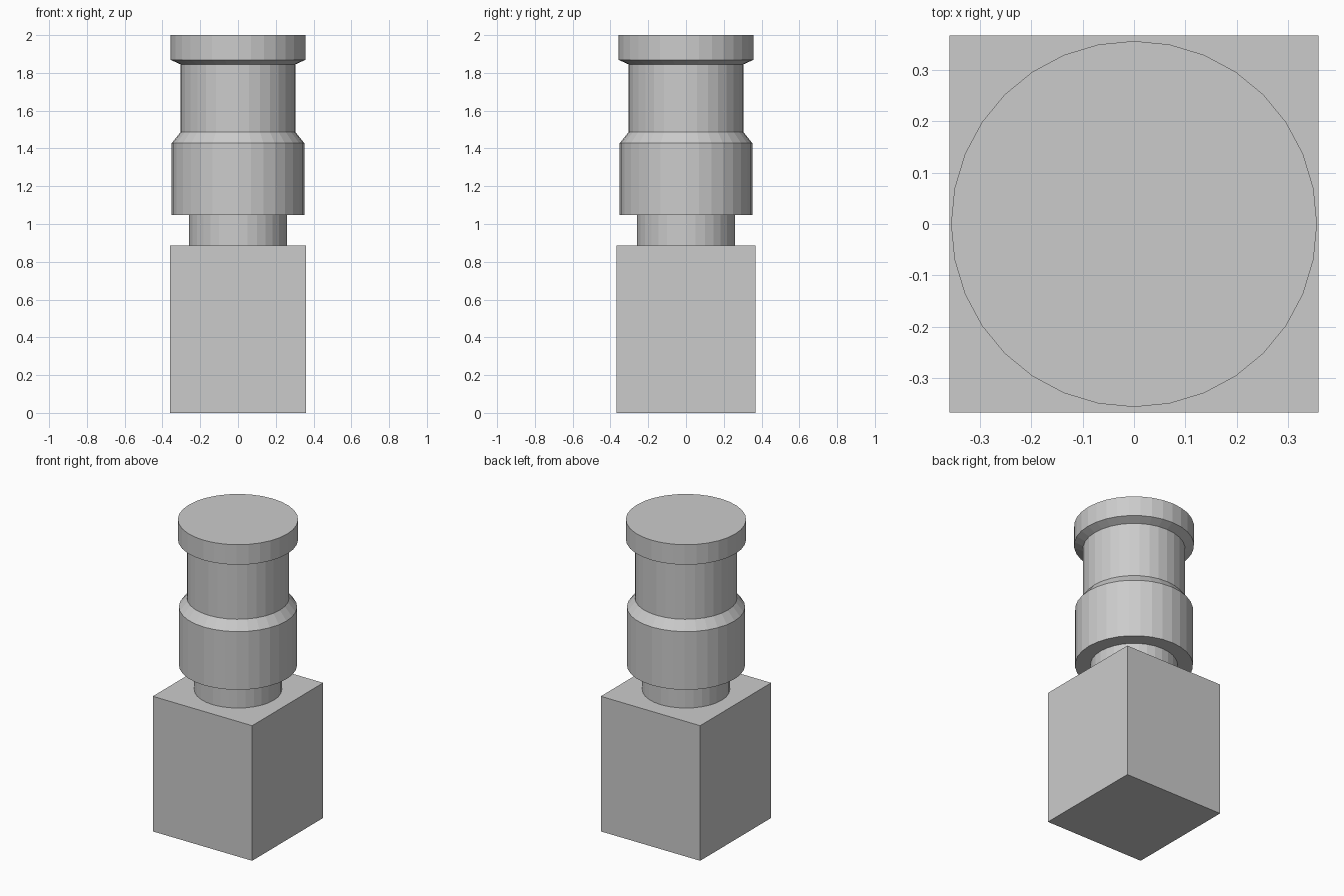
import bpy, bmesh
from math import cos, sin, tau

if "Cube" in bpy.data.objects:
    bpy.data.objects.remove(bpy.data.objects["Cube"])

SIDES = 32
BASE_TOP = 0.885


def finish(name, bm):
    bmesh.ops.recalc_face_normals(bm, faces=bm.faces)
    mesh = bpy.data.meshes.new(name)
    bm.to_mesh(mesh)
    bm.free()
    obj = bpy.data.objects.new(name, mesh)
    bpy.context.collection.objects.link(obj)
    return obj


def lathe(name, profile):
    """Revolve (radius, height) points about z and cap both ends."""
    bm = bmesh.new()
    angles = [tau * i / SIDES for i in range(SIDES)]
    rings = [[bm.verts.new((r * cos(a), r * sin(a), z)) for a in angles]
             for r, z in profile]
    for low, high in zip(rings, rings[1:]):
        for i in range(SIDES):
            j = (i + 1) % SIDES
            bm.faces.new((low[i], low[j], high[j], high[i]))
    bm.faces.new(rings[0])
    bm.faces.new(rings[-1])
    return finish(name, bm)


# Square base block
bm = bmesh.new()
bmesh.ops.create_cube(bm, size=1)
bmesh.ops.scale(bm, vec=(0.72, 0.735, BASE_TOP), verts=bm.verts)
bmesh.ops.translate(bm, vec=(0, 0, BASE_TOP / 2), verts=bm.verts)
finish("base_block", bm)

# Turned post: neck, wide collar, bevelled shoulder, stem, flared cap
lathe("turned_post", [
    (0.26, BASE_TOP), (0.26, 1.047),
    (0.351, 1.047), (0.351, 1.428),
    (0.304, 1.487), (0.304, 1.845),
    (0.357, 1.869), (0.357, 2.0),
])
